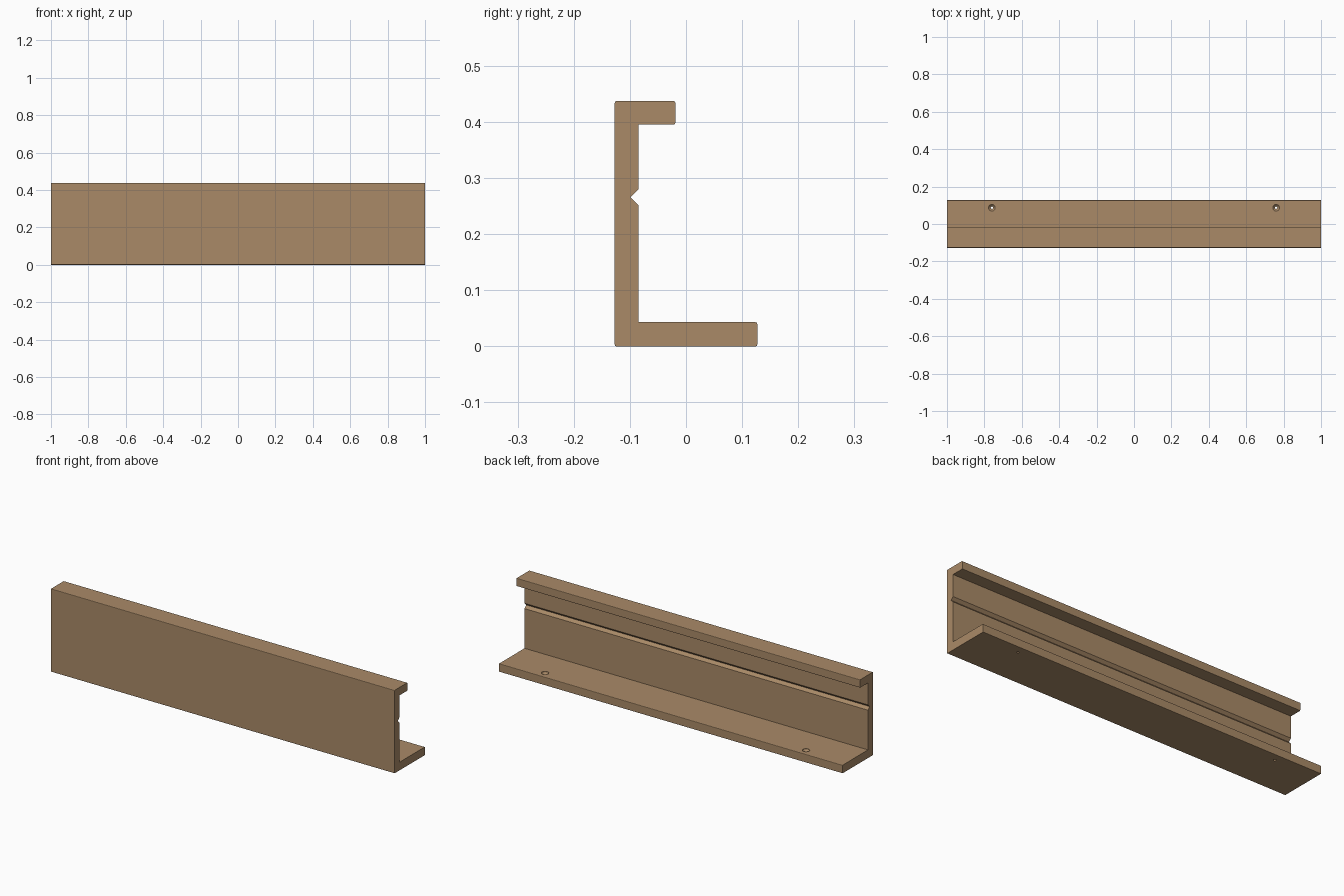
import bpy, bmesh
from mathutils import Vector

if "Cube" in bpy.data.objects:
    bpy.data.objects.remove(bpy.data.objects["Cube"])

mat = bpy.data.materials.new("warm brown")
mat.diffuse_color = (0.40, 0.255, 0.137, 1)
mat.use_nodes = True
mat.node_tree.nodes["Principled BSDF"].inputs["Base Color"].default_value = mat.diffuse_color

R = 0.003  # small easing on the outer corners
# (y, z, eased corner?) going round the channel section
SECTION = [(-0.127, 0, 1), (0.127, 0, 1), (0.127, 0.043, 1), (-0.085, 0.043, 0),
           (-0.085, 0.252, 0), (-0.099, 0.266, 0), (-0.085, 0.280, 0),
           (-0.085, 0.395, 0), (-0.019, 0.395, 1), (-0.019, 0.437, 1), (-0.127, 0.437, 1)]


def eased(section):
    pts = []
    for i, (y, z, ease) in enumerate(section):
        p = Vector((y, z))
        if not ease:
            pts.append(p)
            continue
        a = (Vector(section[i - 1][:2]) - p).normalized()
        b = (Vector(section[(i + 1) % len(section)][:2]) - p).normalized()
        pts += [p + a * R, p + (a + b) * R * 0.29, p + b * R]
    return pts


def finish(bm, name):
    bmesh.ops.recalc_face_normals(bm, faces=bm.faces)
    me = bpy.data.meshes.new(name)
    bm.to_mesh(me)
    bm.free()
    ob = bpy.data.objects.new(name, me)
    bpy.context.collection.objects.link(ob)
    me.materials.append(mat)
    return ob


# Channel rail with V groove and long lower lip
bm = bmesh.new()
face = bm.faces.new([bm.verts.new((-1, p.x, p.y)) for p in eased(SECTION)])
ext = bmesh.ops.extrude_face_region(bm, geom=[face])
bmesh.ops.translate(bm, vec=(2, 0, 0),
                    verts=[v for v in ext["geom"] if isinstance(v, bmesh.types.BMVert)])
rail = finish(bm, "channel_rail")

# Countersunk screw holes through the lower lip
for side in (-1, 1):
    bm = bmesh.new()
    prof = [(0.006, -0.02), (0.006, 0.029), (0.018, 0.041), (0.018, 0.06)]
    rings = []
    for r, z in prof:
        c = bmesh.ops.create_circle(bm, segments=24, radius=r)["verts"]
        bmesh.ops.translate(bm, vec=(side * 0.76, 0.087, z), verts=c)
        rings.append(c)
    for lo, hi in zip(rings, rings[1:]):
        for i in range(24):
            j = (i + 1) % 24
            bm.faces.new((lo[i], lo[j], hi[j], hi[i]))
    bm.faces.new(rings[0])
    bm.faces.new(rings[-1])
    cutter = finish(bm, "screw_hole_cutter")
    cutter.hide_render = True
    cutter.display_type = 'WIRE'
    mod = rail.modifiers.new("screw_hole", 'BOOLEAN')
    mod.operation = 'DIFFERENCE'
    mod.solver = 'EXACT'
    mod.object = cutter
